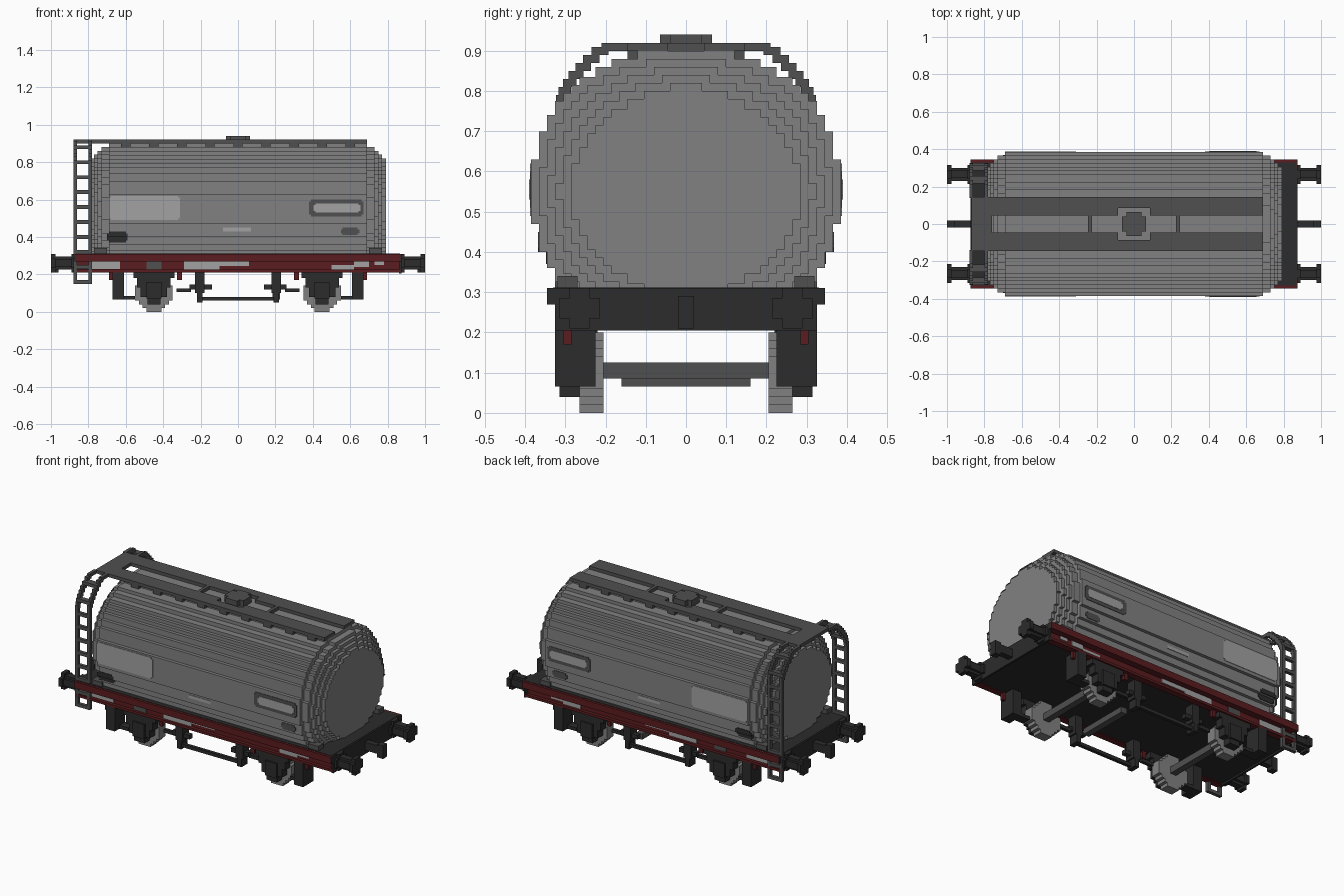
import bpy
import bmesh
import math

cube = bpy.data.objects.get("Cube")
if cube:
    bpy.data.objects.remove(cube, do_unlink=True)


def material(name, *rgb):
    mat = bpy.data.materials.new(name)
    mat.use_nodes = True
    colour = (*rgb, 1)
    mat.diffuse_color = colour
    mat.node_tree.nodes["Principled BSDF"].inputs["Base Color"].default_value = colour
    return mat


tank_grey = material("tank grey", .22, .22, .22)
pale_grey = material("pale panel grey", .36, .36, .36)
dark_grey = material("walkway grey", .08, .08, .08)
black = material("underframe black", .025, .025, .025)
red = material("solebar red", .105, .012, .014)


def finish(name, mat, bm, mirror):
    """Turn a bmesh into an object, mirrored about the named axes."""
    bmesh.ops.recalc_face_normals(bm, faces=bm.faces)
    mesh = bpy.data.meshes.new(name)
    bm.to_mesh(mesh)
    bm.free()
    mesh.materials.append(mat)
    obj = bpy.data.objects.new(name, mesh)
    bpy.context.collection.objects.link(obj)
    if mirror:
        mod = obj.modifiers.new("Mirror", "MIRROR")
        mod.use_axis = [axis in mirror for axis in "XYZ"]
        mod.use_mirror_merge = False
    return obj


def boxes(name, mat, extents, mirror=""):
    """Build one part from blocks given as x, y and z ranges."""
    bm = bmesh.new()
    for xr, yr, zr in extents:
        verts = bmesh.ops.create_cube(bm, size=1)["verts"]
        for v in verts:
            v.co = [(r[1] - r[0]) * c + (r[0] + r[1]) / 2
                    for r, c in zip((xr, yr, zr), v.co)]
    return finish(name, mat, bm, mirror)


def outline(steps, floor=-9):
    """Closed stair-stepped outline from (half width, half height) pairs."""
    quarter = []
    previous = 0
    for width, height in steps:
        quarter += [(width, previous), (width, height)]
        previous = height
    quarter = quarter[1:]
    upper = quarter + [(-u, v) for u, v in reversed(quarter)]
    loop = upper + [(u, -v) for u, v in reversed(upper)]
    points = []
    for u, v in loop:
        point = (u, max(v, floor))
        if not points or math.dist(point, points[-1]) > 1e-5:
            points.append(point)
    return points


def prism(name, mat, points, axis, centre, start, end, mirror=""):
    """Extrude an outline along an axis, around a centre."""
    bm = bmesh.new()
    order = {"x": lambda u, v, w: (w, u, v),
             "y": lambda u, v, w: (u, w, v),
             "z": lambda u, v, w: (u, v, w)}[axis]
    cu, cv = centre
    face = bm.faces.new([bm.verts.new(order(u + cu, v + cv, start)) for u, v in points])
    grown = bmesh.ops.extrude_face_region(bm, geom=[face])["geom"]
    shift = order(0, 0, end - start)
    bmesh.ops.translate(bm, vec=shift,
                        verts=[g for g in grown if isinstance(g, bmesh.types.BMVert)])
    return finish(name, mat, bm, mirror)


# Tank barrel with stepped, domed ends
mid = .55
tank_steps = [(.385, .08), (.365, .15), (.345, .19), (.325, .225), (.305, .245),
              (.285, .265), (.265, .285), (.225, .31), (.185, .33), (.12, .35)]
for i, half_length in enumerate((.69, .73, .75, .77, .79)):
    inset = i * .02
    ring = outline([(w - inset, h - inset) for w, h in tank_steps], floor=.3 - mid)
    prism(f"tank_layer_{i}", tank_grey, ring, "x", (0, mid), -half_length, half_length)


# Painted panels on the tank flanks, following the steps
def tank_side(z):
    return next((w for w, h in tank_steps if abs(z - mid) < h), 0)


def panel(name, mat, left, right, low, high, lift=.003):
    rows = max(2, round((high - low) / .01))
    pitch = (high - low) / rows
    blocks = []
    for i in range(rows):
        z = low + i * pitch
        trim = .01 if i in (0, rows - 1) else 0
        y = tank_side(z + pitch / 2)
        blocks.append(((left + trim, right - trim), (-y - lift, -y + .002), (z, z + pitch)))
    boxes(name, mat, blocks, "Y")


panel("large_panel", pale_grey, -.69, -.31, .49, .62)
panel("label_frame", dark_grey, .38, .67, .51, .6)
panel("label_plate", pale_grey, .405, .655, .53, .58, lift=.005)
panel("dark_badge", black, -.7, -.59, .37, .43)
panel("small_badge", dark_grey, .55, .65, .41, .45)
panel("pale_strip", pale_grey, -.09, .08, .43, .45)

# Roof walkway notched around the hatch, with cross pieces and brackets
deck = (.9, .92)
boxes("walkway_boards", dark_grey, [((-.87, -.085), (.045, .145), deck),
                                    ((-.085, .085), (.085, .145), deck),
                                    ((.085, .69), (.045, .145), deck)], "Y")
boxes("walkway_end", dark_grey, [((-.87, -.76), (-.045, .045), deck)])
boxes("walkway_crossbars", dark_grey, [((.225, .245), (-.045, .045), deck)], "X")
boxes("walkway_brackets", dark_grey,
      [((x - .025, x + .025), (.1, .145), (.88, .9))
       for x in (-.6 + .15 * i for i in range(9))], "Y")
hatch = outline([(.065, .04), (.04, .065)])
prism("hatch", dark_grey, hatch, "z", (0, 0), .89, .94)


# Ladders at one end, curving over to the walkway
def ladder_y(z):
    rise = min(max((z - .76) / .16, 0), 1)
    return .2 + .125 * (1 - rise ** 1.6)


rails = ((-.88, -.86), (-.8, -.78))
ladder = []
for i in range(38):
    z = .15 + i * .02
    reach = (ladder_y(z + .02) - .02, ladder_y(z))
    ladder += [(rail, reach, (z, z + .02)) for rail in rails]
    if i % 4 == 0:
        ladder.append(((-.87, -.79), reach, (z, z + .02)))
ladder += [(rail, (.14, .21), deck) for rail in rails]
boxes("ladders", dark_grey, ladder, "Y")

# Floor, solebars and headstocks
boxes("floor", black, [((-.865, .865), (-.33, .33), (.28, .312)),
                       ((-.865, .865), (-.287, .287), (.215, .29))])
boxes("solebars", red, [((-.87, .87), (.3, .345), (.27, .31)),
                        ((-.87, .87), (.285, .305), (.21, .27)),
                        ((-.87, .87), (.285, .325), (.21, .225))], "Y")
boxes("solebar_plates", pale_grey,
      [((a, b), (.304, .31), (low, high)) for a, b, low, high in (
          (-.78, -.63, .23, .27), (-.29, -.1, .225, .27), (-.1, .06, .245, .27),
          (.5, .62, .225, .25), (.62, .7, .24, .27), (.73, .78, .25, .27))], "Y")
boxes("solebar_dark_plate", dark_grey, [((-.49, -.41), (.304, .31), (.225, .27))], "Y")
boxes("headstocks", black, [((.862, .875), (-.325, .325), (.205, .31)),
                            ((.87, .875), (-.345, .345), (.27, .31))], "X")
boxes("tank_saddles", dark_grey, [((.7, .77), (.27, .32), (.3, .34))], "XY")

# Buffers and couplings
round_steps = outline([(.05, .025), (.025, .05)])
small_round = outline([(.035, .02), (.02, .035)])
buffer_centre = (.265, .26)
prism("buffer_bases", black, round_steps, "x", buffer_centre, .87, .89, "XY")
prism("buffer_stems", black, small_round, "x", buffer_centre, .89, .98, "XY")
prism("buffer_heads", black, round_steps, "x", buffer_centre, .975, 1, "XY")
boxes("couplings", black, [((.87, .97), (-.018, .018), (.23, .28)),
                           ((.96, 1), (-.02, .02), (.21, .29))], "X")

# Wheels and axles
wheel = outline([(.1, .04), (.08, .06), (.06, .08), (.04, .1)])
prism("wheels", tank_grey, wheel, "y", (.45, .1), .205, .265, "XY")
axle = outline([(.02, .02)])
prism("axles", dark_grey, axle, "y", (.45, .105), -.21, .21, "X")

# Axle boxes with stepped guards, red brackets and end steps
guard = []
top = .22
for half, bottom in ((.11, .18), (.09, .13), (.07, .08), (.035, .04)):
    guard.append(((.45 - half, .45 + half), (.265, .315), (bottom, top)))
    top = bottom
guard.append(((.41, .49), (.3, .325), (.07, .16)))
boxes("axle_guards", black, guard, "XY")
boxes("red_brackets", red, [((x, x + .025), (.285, .305), (.17, .21))
                            for x in (.3, .665)], "XY")
boxes("end_steps", black, [((.61, .67), (.225, .325), (.065, .22)),
                           ((.55, .62), (.225, .28), (.065, .085))], "XY")

# Brake hangers, pull rods and cross shaft
boxes("brake_hangers", black, [((.18, .23), (.22, .28), (.1, .22)),
                               ((.19, .22), (.22, .28), (.05, .1)),
                               ((.14, .26), (.24, .27), (.12, .145)),
                               ((.25, .33), (.23, .25), (.105, .125))], "XY")
boxes("brake_rods", black, [((-.22, .22), (.25, .27), (.06, .08))], "Y")
boxes("brake_cross_shaft", dark_grey, [((.185, .225), (-.16, .16), (.065, .1))])
